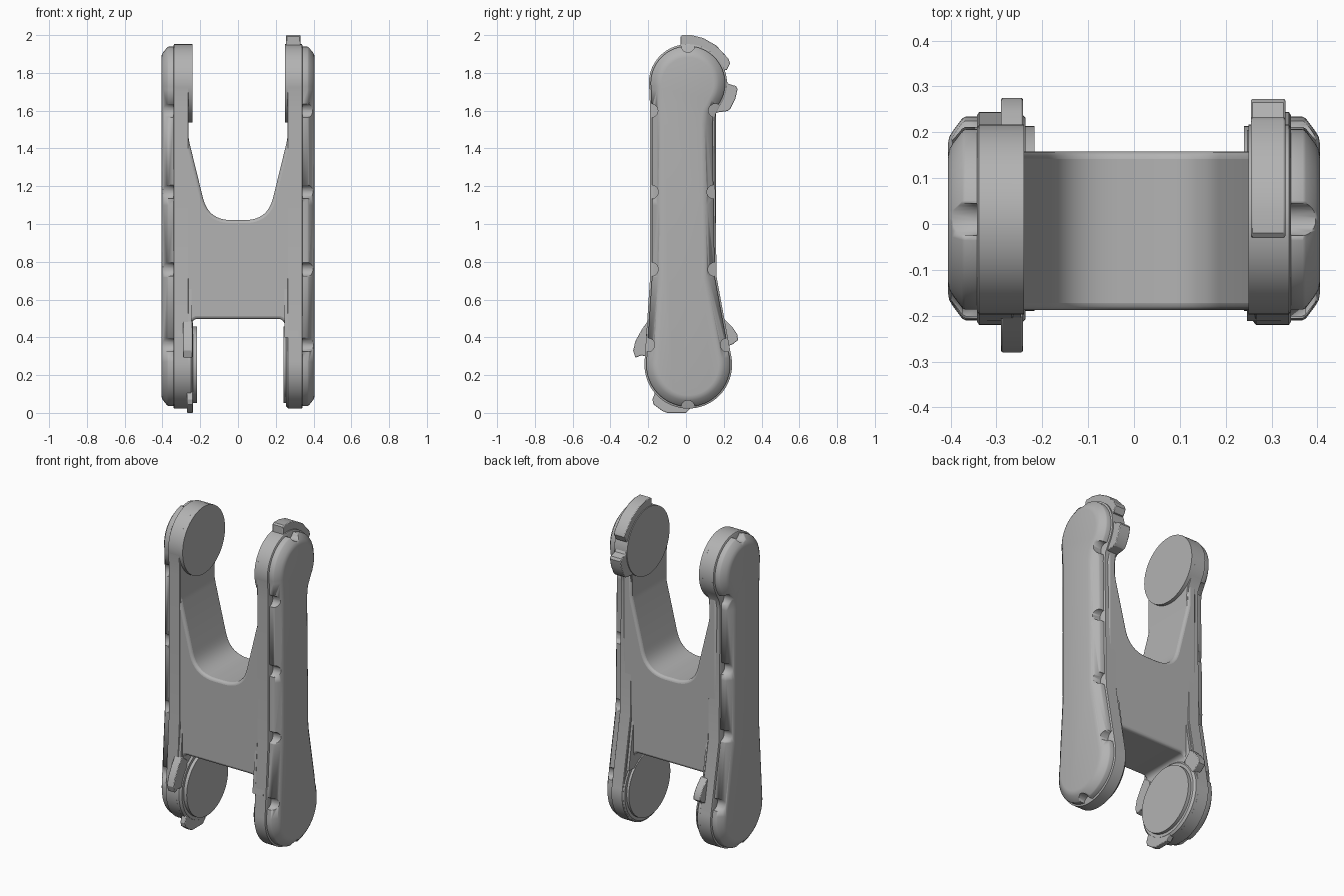
import bpy, bmesh, math
from mathutils import Vector, Matrix

if "Cube" in bpy.data.objects:
    bpy.data.objects.remove(bpy.data.objects["Cube"], do_unlink=True)

grey = bpy.data.materials.new("plain grey")
grey.use_nodes = True
COLOUR = (0.45, 0.45, 0.45, 1)
grey.diffuse_color = COLOUR
grey.node_tree.nodes["Principled BSDF"].inputs["Base Color"].default_value = COLOUR

TOP, TOP_R = (0.01, 1.745), 0.207
LOW, LOW_R = (0.012, 0.255), 0.232


def finish(bm, name, angle=35):
    bmesh.ops.recalc_face_normals(bm, faces=bm.faces)
    mesh = bpy.data.meshes.new(name)
    bm.to_mesh(mesh)
    bm.free()
    obj = bpy.data.objects.new(name, mesh)
    bpy.context.collection.objects.link(obj)
    mesh.materials.append(grey)
    bpy.ops.object.select_all(action="DESELECT")
    bpy.context.view_layer.objects.active = obj
    obj.select_set(True)
    bpy.ops.object.shade_smooth_by_angle(angle=math.radians(angle))
    return obj


def loft(name, rings, angle=35):
    """Skin matching rings of points and cap both ends."""
    bm = bmesh.new()
    loops = [[bm.verts.new(p) for p in ring] for ring in rings]
    n = len(loops[0])
    for a, b in zip(loops, loops[1:]):
        for i in range(n):
            j = (i + 1) % n
            bm.faces.new((a[i], a[j], b[j], b[i]))
    bm.faces.new(loops[0])
    bm.faces.new(loops[-1])
    return finish(bm, name, angle)


def arc(centre, r, start, end, n):
    return [(centre[0] + r * math.cos(math.radians(start + (end - start) * i / n)),
             centre[1] + r * math.sin(math.radians(start + (end - start) * i / n)))
            for i in range(n + 1)]


def offset(points, d):
    """Shift a counter-clockwise outline outward by d."""
    out = []
    for i, p in enumerate(points):
        p = Vector(p)
        a = (p - Vector(points[i - 1])).normalized()
        b = (Vector(points[(i + 1) % len(points)]) - p).normalized()
        n = Vector((a.y + b.y, -a.x - b.x)).normalized()
        out.append(p + n * d / max(0.5, n.dot(Vector((a.y, -a.x)))))
    return out


def slab(name, outline, steps):
    """Side outline lofted along x; steps are (x, offset) pairs."""
    return loft(name, [[(x, p[0], p[1]) for p in offset(outline, d)] for x, d in steps])


def soften(obj, width, segments=3, angle=40):
    bev = obj.modifiers.new("soft_edges", "BEVEL")
    bev.width, bev.segments = width, segments
    bev.limit_method, bev.angle_limit = "ANGLE", math.radians(angle)


# Side outline: wide foot, straight shank, round head
outline = (arc(LOW, LOW_R, 176, 370, 40)
           + [(0.162, 0.72), (0.156, 1.1), (0.15, 1.53), (0.156, 1.58)]
           + arc(TOP, TOP_R, -34, 190, 44)
           + [(-0.19, 1.6), (-0.19, 1.1), (-0.19, 0.72)])

# Scallops along the cover edge
scallops = [(0.01, 1.945), (0.01, 0.03)]
for z, front, back in ((1.6, -0.185, 0.155), (1.17, -0.183, 0.147),
                       (0.76, -0.183, 0.152), (0.36, -0.202, 0.218)):
    scallops += [(front, z), (back, z)]

# Per side: sign, head inner x, foot inner x, foot disc inner x
for side, s, head_x, foot_x, disc_x in (("left", 1, 0.25, 0.255, 0.24),
                                        ("right", -1, 0.24, 0.237, 0.217)):
    slab(side + "_arm_plate", outline, [(s * 0.262, -0.004), (s * 0.266, 0), (s * 0.338, 0), (s * 0.342, -0.006)])

    # Rounded outer cover with scalloped rim
    cover = slab(side + "_outer_cover", outline,
                 [(s * x, d) for x, d in ((0.335, -0.01), (0.368, -0.01), (0.375, -0.014), (0.396, -0.042),
                                          (0.403, -0.054), (0.406, -0.07))])
    bm = bmesh.new()
    for y, z in scallops:
        place = Matrix.Translation((s * 0.395, y, z)) @ Matrix.Rotation(math.pi / 2, 4, "Y")
        bmesh.ops.create_cone(bm, cap_ends=True, segments=24, radius1=0.036,
                              radius2=0.036, depth=0.11, matrix=place)
    cutter = finish(bm, side + "_scallop_cutter")
    cutter.hide_render = True
    cutter.hide_set(True)
    cutter.display_type = "WIRE"
    cut = cover.modifiers.new("scallops", "BOOLEAN")
    cut.object, cut.operation, cut.solver = cutter, "DIFFERENCE", "EXACT"

    # Head and foot drums with joint discs
    slab(side + "_head_drum", arc(TOP, TOP_R, 0, 354, 59), [(s * 0.33, 0), (s * head_x, 0)])
    slab(side + "_foot_drum", arc(LOW, LOW_R, 0, 354, 59),
         [(s * 0.33, 0), (s * (foot_x + 0.012), 0), (s * foot_x, -0.012)])
    slab(side + "_foot_disc", arc(LOW, 0.202, 0, 354, 59), [(s * 0.3, 0), (s * disc_x, 0)])

# Central yoke: tapered U above, rounded notch below
half = [(0.32, 0.4), (0.32, 1.62), (0.264, 1.62), (0.264, 1.47), (0.257, 1.43), (0.186, 1.14)]
a, c, b = Vector((0.18, 1.12)), Vector((0.15, 1.022)), Vector((0.035, 1.02))
half += [tuple(a * (1 - t) ** 2 + c * 2 * t * (1 - t) + b * t * t) for t in [i / 10 for i in range(11)]]
notch = arc((0.215, 0.465), 0.032, 90, 0, 6) + [(0.247, 0.4)]
profile = half + [(-x, z) for x, z in reversed(half)] + [(-x, z) for x, z in reversed(notch)] + notch
yoke = loft("central_yoke", [[(x, y, z) for x, z in profile] for y in (-0.188, 0.158)])
soften(yoke, 0.016)

# Flared gussets joining the yoke to the feet
for s in (1, -1):
    for name, wall, foot in (("front", -0.18, -0.212), ("back", 0.15, 0.205)):
        loft(("left_" if s > 0 else "right_") + name + "_gusset",
             [[(s * x, 0, 0.74), (s * x, wall, 0.74), (s * x, foot, 0.4), (s * x, 0, 0.4)]
              for x in (0.247, 0.32)])

# Stop lugs on the left head and the right foot
lugs = {
    "head_top_lug": (0.255, 0.33, [(-0.03, 1.9), (-0.03, 1.992), (-0.02, 2.0), (0.03, 2.0), (0.09, 1.985),
                                   (0.16, 1.945), (0.225, 1.875), (0.233, 1.85), (0.215, 1.815), (0.1, 1.8)]),
    "head_back_lug": (0.255, 0.33, [(0.1, 1.77), (0.213, 1.76), (0.225, 1.742), (0.265, 1.73), (0.273, 1.715),
                                    (0.262, 1.665), (0.235, 1.61), (0.22, 1.598), (0.16, 1.59), (0.1, 1.65)]),
    "foot_front_lug": (-0.29, -0.242, [(-0.15, 0.45), (-0.2, 0.49), (-0.235, 0.44), (-0.268, 0.38),
                                       (-0.28, 0.33), (-0.268, 0.292), (-0.235, 0.305), (-0.15, 0.28)]),
    "foot_back_lug": (-0.29, -0.242, [(0.15, 0.45), (0.2, 0.5), (0.245, 0.455), (0.272, 0.415),
                                      (0.275, 0.385), (0.245, 0.362), (0.15, 0.33)]),
    "foot_bottom_lug": (-0.27, -0.238, [(-0.16, 0.12), (-0.178, 0.07), (-0.172, 0.045), (-0.125, 0.01),
                                        (-0.1, 0.0), (0.0, 0.0), (0.025, 0.025), (0.02, 0.1)]),
}
for name, (x0, x1, shape) in lugs.items():
    lug = loft(name, [[(x, y, z) for y, z in shape] for x in (x0, x1)], 30)
    soften(lug, 0.004, 2, 60)
